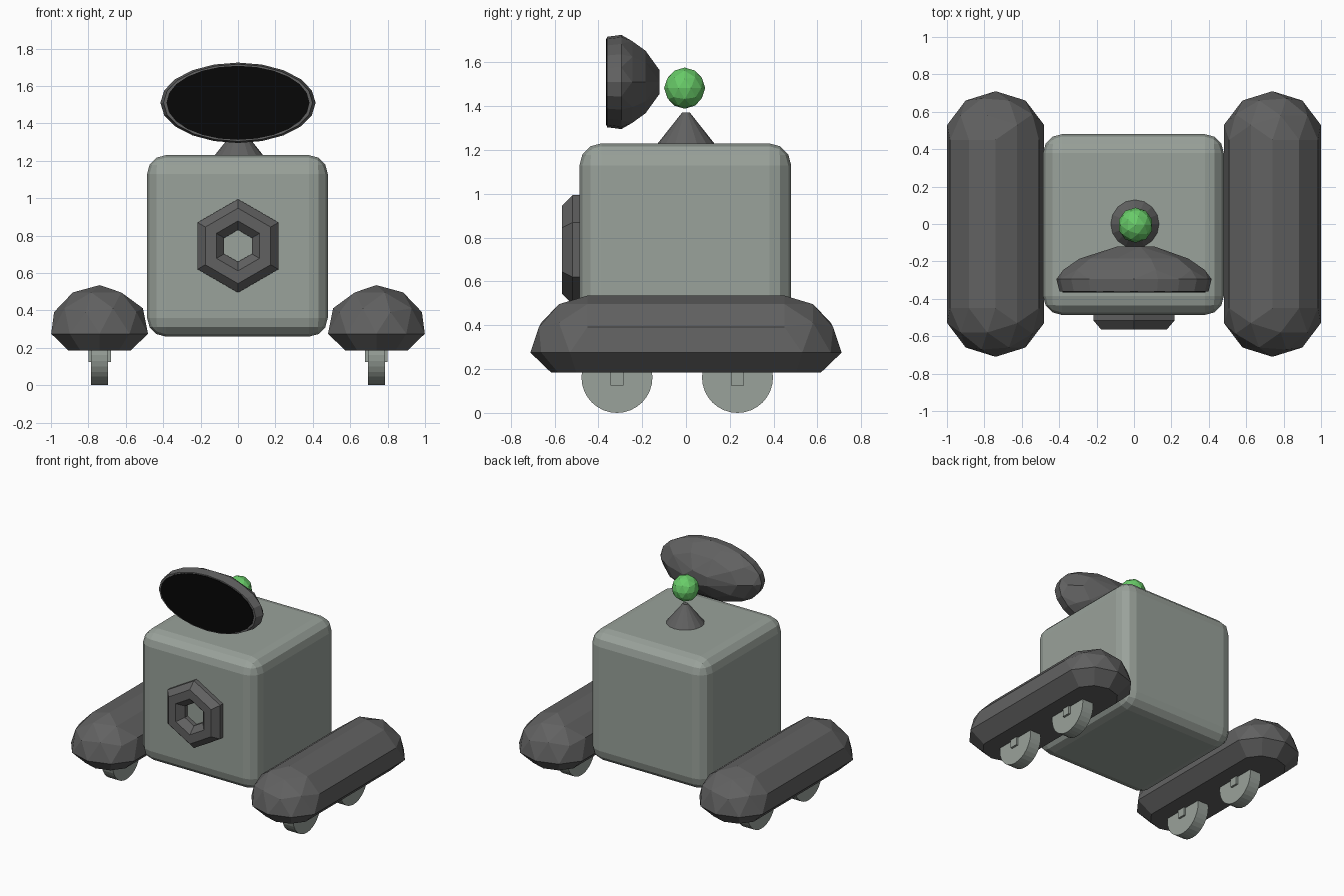
import bpy, bmesh
from math import sin, cos, pi, radians
from mathutils import Matrix, Vector

if "Cube" in bpy.data.objects:
    bpy.data.objects.remove(bpy.data.objects["Cube"], do_unlink=True)


def material(name, r, g, b):
    m = bpy.data.materials.new(name)
    m.use_nodes = True
    m.diffuse_color = (r, g, b, 1)
    m.node_tree.nodes["Principled BSDF"].inputs["Base Color"].default_value = (r, g, b, 1)
    return m


light = material("light grey", 0.32, 0.36, 0.325)
dark = material("dark grey", 0.12, 0.12, 0.12)
black = material("black", 0.002, 0.002, 0.002)
green = material("green", 0.14, 0.6, 0.14)


def finish(name, bm, mat):
    bmesh.ops.recalc_face_normals(bm, faces=bm.faces)
    me = bpy.data.meshes.new(name)
    bm.to_mesh(me)
    bm.free()
    me.materials.append(mat)
    ob = bpy.data.objects.new(name, me)
    bpy.context.collection.objects.link(ob)
    return ob


def box(name, centre, size, mat):
    bm = bmesh.new()
    bmesh.ops.create_cube(bm, size=1, matrix=Matrix.Translation(centre) @ Matrix.Diagonal((*size, 1)))
    return finish(name, bm, mat)


def cone(name, centre, r1, r2, depth, sides, mat, turn=Matrix()):
    bm = bmesh.new()
    bmesh.ops.create_cone(bm, cap_ends=True, segments=sides, radius1=r1, radius2=r2,
                          depth=depth, matrix=Matrix.Translation(centre) @ turn)
    return finish(name, bm, mat)


def hull(name, points, mat):
    bm = bmesh.new()
    for p in points:
        bm.verts.new(p)
    bmesh.ops.convex_hull(bm, input=bm.verts)
    bmesh.ops.dissolve_limit(bm, angle_limit=radians(1), verts=bm.verts, edges=bm.edges)
    return finish(name, bm, mat)


def ico_points():
    bm = bmesh.new()
    bmesh.ops.create_icosphere(bm, subdivisions=2, radius=1)
    pts = [v.co.copy() for v in bm.verts]
    bm.free()
    return pts


# Rounded body
body = box("body", (-0.003, -0.003, 0.745), (0.966, 0.966, 0.97), light)
bevel = body.modifiers.new("rounding", "BEVEL")
bevel.width = 0.1
bevel.segments = 3

# Side pods with wheels and axles
half = [p for p in ico_points() if p.z > -0.05]
for side, sx in (("left", 1), ("right", -1)):
    pts = []
    for p in half:
        for end in (-0.45, 0.45):
            x, y = p.x * 0.272, p.y * 0.26
            pts.append((sx * (0.74 + x), y + end, 0.275 + p.z * 0.26))
            if abs(p.z) < 0.05:
                pts.append((sx * (0.74 + x * 0.64), y * 0.64 + end, 0.185))
    hull(side + "_pod", pts, dark)
    for end, y in (("front", -0.315), ("back", 0.235)):
        cone(f"{side}_{end}_wheel", (sx * 0.74, y, 0.162), 0.162, 0.162, 0.09, 32, light,
             Matrix.Rotation(pi / 2, 4, "Y"))
        box(f"{side}_{end}_axle", (sx * 0.74, y, 0.16), (0.12, 0.06, 0.07), light)

# Hexagonal ring on the front, with an octagonal section
bm = bmesh.new()
rings = []
for i in range(6):
    a = pi / 2 + i * pi / 3
    ring = []
    for j in range(8):
        b = (j + 0.5) * pi / 4
        r = 0.1675 + 0.089 * cos(b)
        ring.append(bm.verts.new((r * cos(a), -0.483 + 0.089 * sin(b), 0.745 + r * sin(a))))
    rings.append(ring)
for i in range(6):
    p, q = rings[i], rings[(i + 1) % 6]
    for j in range(8):
        k = (j + 1) % 8
        bm.faces.new((p[j], p[k], q[k], q[j]))
finish("front_ring", bm, dark)

# Neck cone and ball
cone("neck", (0.005, 0, 1.295), 0.137, 0.018, 0.15, 16, dark)
bm = bmesh.new()
bmesh.ops.create_icosphere(bm, subdivisions=2, radius=0.094,
                           matrix=Matrix.Translation((0.008, -0.006, 1.482)))
finish("ball", bm, green)


# Oval visor: domed shell and black front plate
def oval(y, scale, count):
    return [Vector((0.415 * scale * cos(t), y, 1.51 + 0.215 * scale * sin(t)))
            for t in (2 * pi * i / count for i in range(count))]


shell = (oval(-0.36, 0.96, 20) + oval(-0.295, 1, 20) + oval(-0.245, 0.91, 10)
         + oval(-0.185, 0.7, 10) + oval(-0.12, 0.26, 5))
hull("visor_shell", shell, dark)
hull("visor_plate", oval(-0.366, 0.92, 24) + oval(-0.359, 0.92, 24), black)
